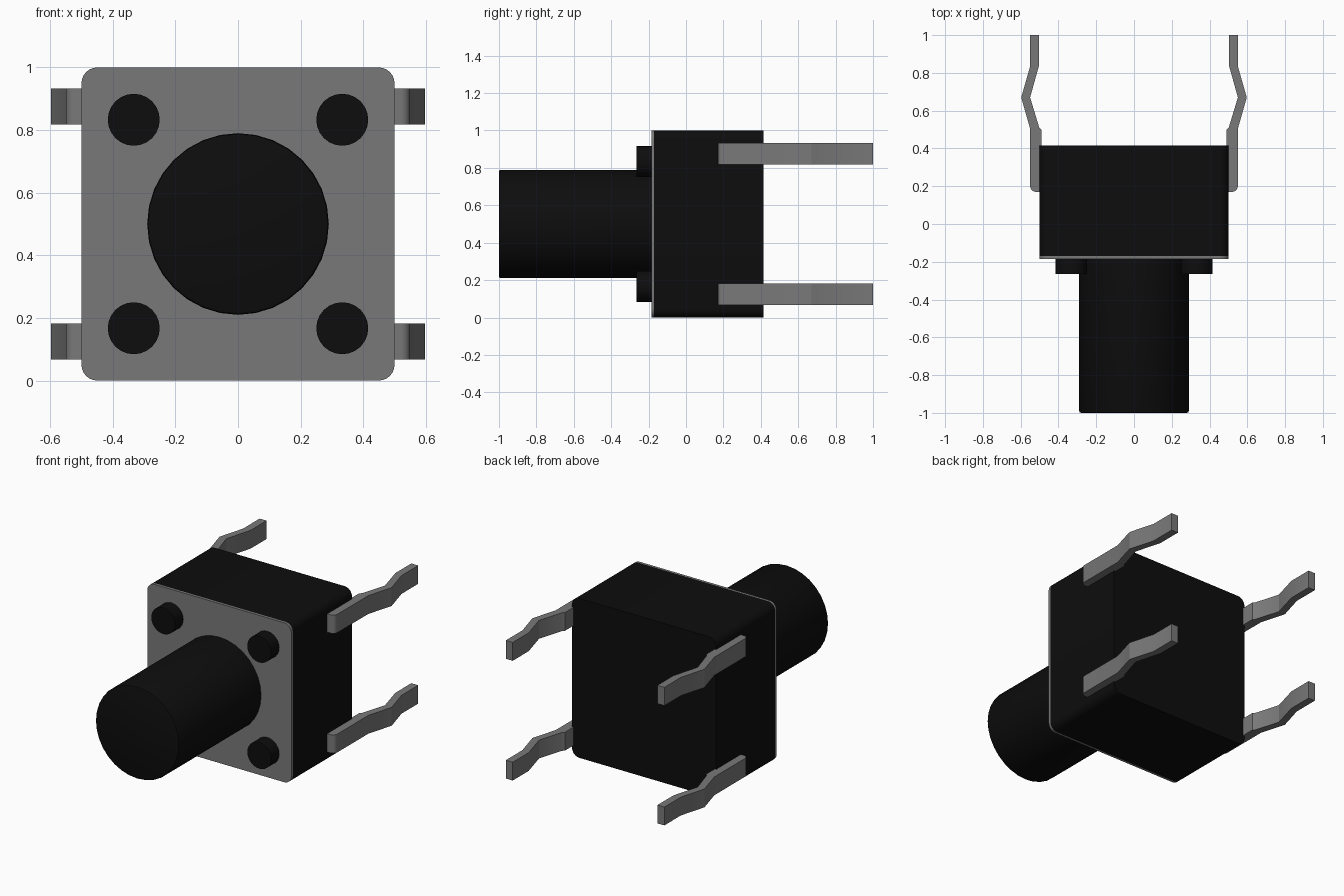
import bpy, bmesh, math
from mathutils import Vector

cube = bpy.data.objects.get("Cube")
if cube:
    bpy.data.objects.remove(cube, do_unlink=True)


def material(name, rgb, roughness, metallic=0.0):
    m = bpy.data.materials.new(name)
    m.use_nodes = True
    m.diffuse_color = (*rgb, 1)
    b = m.node_tree.nodes["Principled BSDF"]
    b.inputs["Base Color"].default_value = (*rgb, 1)
    b.inputs["Roughness"].default_value = roughness
    return m


BLACK = material("black plastic", (0.004, 0.004, 0.004), 0.5)
METAL = material("grey metal", (0.19, 0.19, 0.19), 0.4)


def prism(name, points, to_3d, depth, mat, end_bevel=0.0):
    """Extrude a closed 2D outline along a depth vector."""
    bm = bmesh.new()
    cap = bm.faces.new([bm.verts.new(to_3d(*p)) for p in points])
    ext = bmesh.ops.extrude_face_region(bm, geom=[cap], use_keep_orig=True)
    far = [v for v in ext["geom"] if isinstance(v, bmesh.types.BMVert)]
    bmesh.ops.translate(bm, verts=far, vec=Vector(depth))
    bmesh.ops.recalc_face_normals(bm, faces=bm.faces[:])
    if end_bevel:
        bmesh.ops.bevel(bm, geom=cap.edges[:], offset=end_bevel, segments=2,
                        profile=0.5, affect='EDGES')
    me = bpy.data.meshes.new(name)
    bm.to_mesh(me)
    bm.free()
    me.materials.append(mat)
    ob = bpy.data.objects.new(name, me)
    bpy.context.collection.objects.link(ob)
    bpy.ops.object.select_all(action='DESELECT')
    ob.select_set(True)
    bpy.context.view_layer.objects.active = ob
    bpy.ops.object.shade_smooth_by_angle(angle=math.radians(30))
    return ob


def arc(cx, cz, r, a0, a1, n):
    return [(cx + r * math.cos(math.radians(a0 + (a1 - a0) * i / n)),
             cz + r * math.sin(math.radians(a0 + (a1 - a0) * i / n)))
            for i in range(n + 1)]


def along_y(name, points, y0, y1, mat, bevel=0.0):
    return prism(name, points, lambda x, z: (x, y0, z), (0, y1 - y0, 0), mat, bevel)


# Housing and front plate share a rounded square outline
R = 0.05
outline = []
for i, (sx, sz) in enumerate([(1, 1), (-1, 1), (-1, -1), (1, -1)]):
    outline += arc(sx * (0.5 - R), 0.5 + sz * (0.5 - R), R, 90 * i, 90 * i + 90, 6)
along_y("housing", outline, -0.17, 0.415, BLACK)
along_y("front_plate", outline, -0.185, -0.17, METAL)

# Plunger with a slightly softened front rim
along_y("plunger", arc(0, 0.5, 0.29, 0, 360, 32)[:-1], -1.0, -0.18, BLACK, 0.01)

# Pin side profile: rounded front corner, straight run, outward kink, straight tail
pin = ([(0.49, 0.17)] + arc(0.52, 0.20, 0.03, -90, 0, 5)
       + [(0.55, 0.505), (0.597, 0.67), (0.55, 0.835), (0.55, 1.0),
          (0.502, 1.0), (0.502, 0.842), (0.55, 0.67), (0.502, 0.512), (0.49, 0.5)])

# Corner pegs and pins, one per quadrant
for side, sx in (("left", 1), ("right", -1)):
    for level, sz in (("upper", 1), ("lower", -1)):
        along_y(f"{level}_{side}_peg",
                arc(sx * 0.333, 0.5 + sz * 0.333, 0.083, 0, 360, 24)[:-1],
                -0.265, -0.18, BLACK)
        z0 = 0.5 + sz * 0.3755 - 0.0575
        prism(f"{level}_{side}_pin", pin,
              lambda x, y: (sx * x, y, z0), (0, 0, 0.115), METAL)
